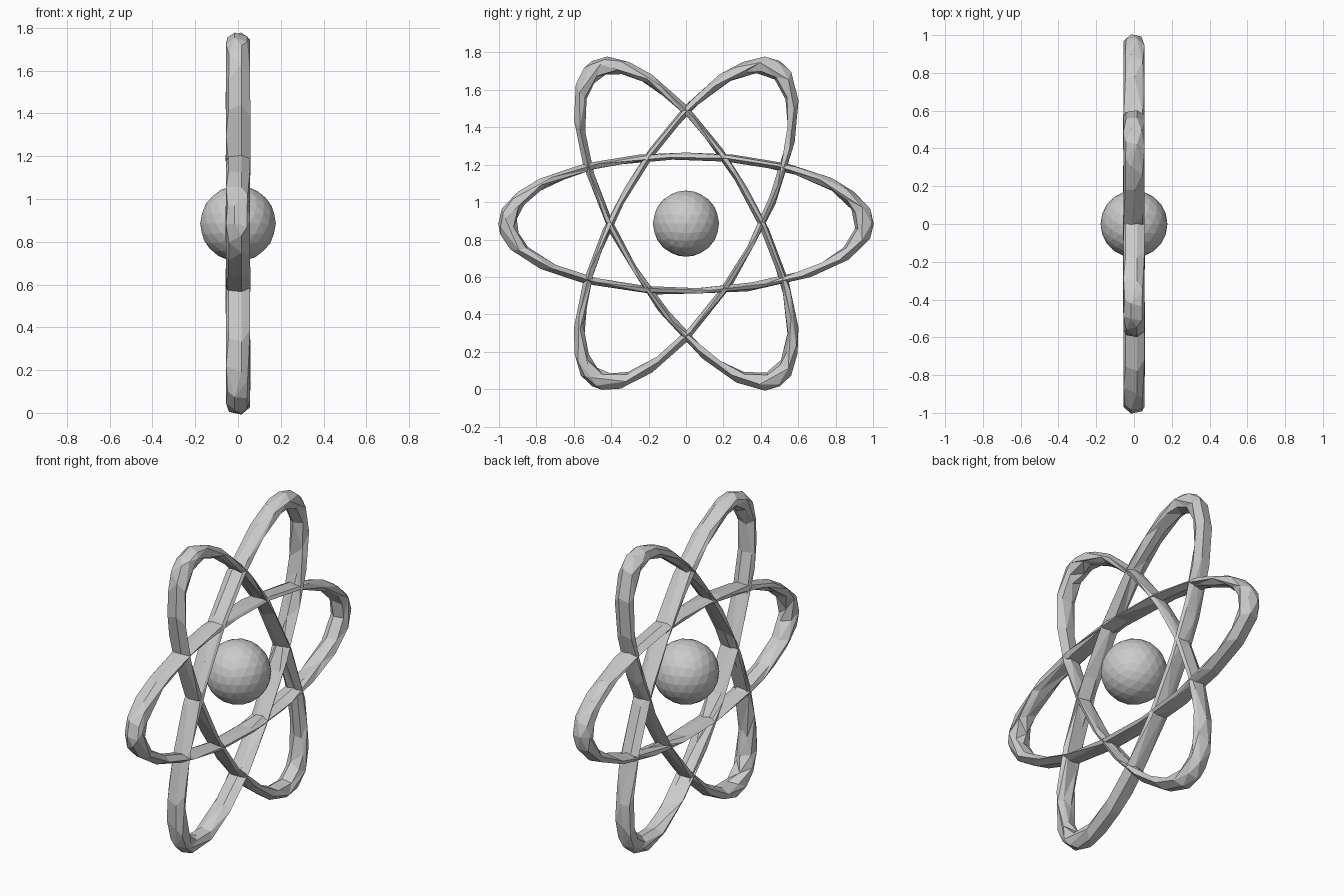
import bpy, math
from mathutils import Matrix

if "Cube" in bpy.data.objects:
    bpy.data.objects.remove(bpy.data.objects["Cube"])

CENTRE_Z = 0.885
R, r = 0.95, 0.05      # orbit radius and tube radius
SQUASH = 0.38          # orbit ellipse ratio


def orbit(name, angle):
    # torus lying in the YZ plane, squashed to an ellipse, then simplified to low-poly
    bpy.ops.mesh.primitive_torus_add(major_radius=R, minor_radius=r,
                                     major_segments=40, minor_segments=12)
    ob = bpy.context.object
    ob.name = name
    stand = Matrix.Rotation(math.radians(90), 4, 'Y')
    squash = Matrix.Diagonal((1.12, 1.005, SQUASH, 1))
    ob.data.transform(squash @ stand)
    ob.rotation_euler.x = math.radians(angle)
    ob.location.z = CENTRE_Z
    dec = ob.modifiers.new("low_poly", 'DECIMATE')
    dec.ratio = 0.26
    bpy.ops.object.modifier_apply(modifier=dec.name)
    bpy.ops.object.shade_flat()
    return ob


# three crossing elliptical orbits
for name, angle in (("orbit_level", 0), ("orbit_left", 60), ("orbit_right", -60)):
    orbit(name, angle)

# faceted ball in the middle
bpy.ops.mesh.primitive_ico_sphere_add(subdivisions=3, radius=0.177,
                                      location=(0, 0, CENTRE_Z))
bpy.context.object.name = "nucleus"
bpy.ops.object.shade_flat()
